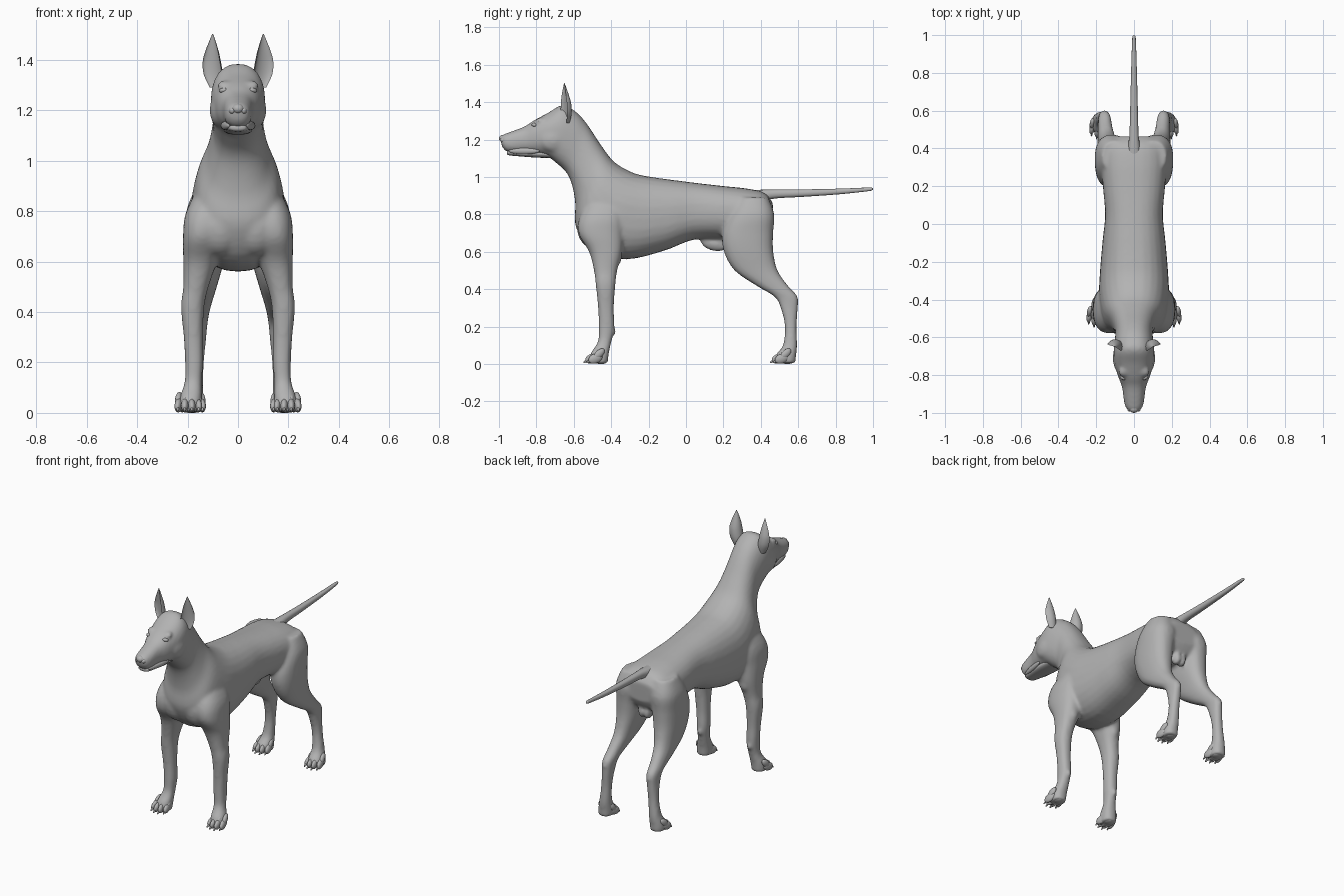
import bpy, bmesh, math
from mathutils import Matrix, Vector, Euler

cube = bpy.data.objects.get("Cube")
if cube:
    bpy.data.objects.remove(cube, do_unlink=True)

# One matte grey for the whole figure
grey = bpy.data.materials.new("warm_grey")
grey.use_nodes = True
colour = (0.45, 0.45, 0.45, 1)
grey.diffuse_color = colour
bsdf = next(n for n in grey.node_tree.nodes if n.type == 'BSDF_PRINCIPLED')
bsdf.inputs["Base Color"].default_value = colour
bsdf.inputs["Roughness"].default_value = 0.7


def refine(rows, n=4):
    """Catmull-Rom interpolation between section rows."""
    out = []
    for i in range(len(rows) - 1):
        quad = (rows[max(i - 1, 0)], rows[i], rows[i + 1], rows[min(i + 2, len(rows) - 1)])
        for k in range(n):
            t = k / n
            out.append([0.5 * (2 * b + (c - a) * t + (2 * a - 5 * b + 4 * c - d) * t * t
                               + (3 * b - a - 3 * c + d) * t ** 3) for a, b, c, d in zip(*quad)])
    return out + [list(rows[-1])]


def oval(t, power=2.35):
    c, s = math.cos(t), math.sin(t)
    return (math.copysign(abs(c) ** (2 / power), c), math.copysign(abs(s) ** (2 / power), s))


def crescent(t):
    s = math.sin(t)
    return (math.cos(t), s if s > 0 else -0.45 * s)


def loft(bm, rows, side=1, shape=oval, seg=28):
    """Rows: centre x, y, z, half width in x, then the y and z of the other half axis."""
    rings = []
    for x, y, z, w, vy, vz in refine(rows):
        pts = [shape(2 * math.pi * i / seg) for i in range(seg)]
        rings.append([bm.verts.new((side * (x + w * a), y + vy * b, z + vz * b)) for a, b in pts])
    for r0, r1 in zip(rings, rings[1:]):
        for i in range(seg):
            j = (i + 1) % seg
            bm.faces.new((r0[i], r0[j], r1[j], r1[i]))
    bm.faces.new(rings[0])
    bm.faces.new(rings[-1])
    return [v for r in rings for v in r]


def ball(bm, centre, size, rot=(0, 0, 0), side=1):
    place = Matrix.LocRotScale(Vector(centre), Euler(rot), Vector(size))
    flip = Matrix.Diagonal((side, 1, 1, 1))
    bmesh.ops.create_uvsphere(bm, u_segments=20, v_segments=12, radius=1, matrix=flip @ place)


def finish(name, bm, sharp=50):
    bmesh.ops.recalc_face_normals(bm, faces=bm.faces[:])
    mesh = bpy.data.meshes.new(name)
    bm.to_mesh(mesh)
    bm.free()
    mesh.materials.append(grey)
    mesh.shade_smooth()
    mesh.set_sharp_from_angle(angle=math.radians(sharp))
    ob = bpy.data.objects.new(name, mesh)
    bpy.context.collection.objects.link(ob)
    return ob


# Spine sections from muzzle to rump: top y, top z, bottom y, bottom z, half width
SPINE = [
    (-0.995, 1.215, -0.985, 1.165, 0.025), (-0.975, 1.228, -0.965, 1.140, 0.045),
    (-0.93, 1.245, -0.935, 1.130, 0.054), (-0.86, 1.272, -0.87, 1.128, 0.063),
    (-0.81, 1.305, -0.81, 1.122, 0.083), (-0.74, 1.342, -0.74, 1.108, 0.103),
    (-0.66, 1.385, -0.69, 1.072, 0.108), (-0.59, 1.350, -0.64, 1.025, 0.102),
    (-0.53, 1.285, -0.61, 0.960, 0.100), (-0.45, 1.165, -0.592, 0.860, 0.122),
    (-0.38, 1.078, -0.588, 0.730, 0.165), (-0.28, 1.022, -0.50, 0.600, 0.185),
    (-0.18, 1.000, -0.32, 0.560, 0.180), (-0.05, 0.982, -0.12, 0.605, 0.166),
    (0.06, 0.968, 0.04, 0.665, 0.153), (0.20, 0.952, 0.20, 0.670, 0.165),
    (0.33, 0.938, 0.33, 0.660, 0.175), (0.42, 0.915, 0.42, 0.680, 0.165),
    (0.465, 0.860, 0.46, 0.740, 0.110)]

# Leg sections: x, y, z, half width, half depth
FRONT_LEG = [
    (0.085, -0.41, 0.93, 0.050, 0.080), (0.120, -0.445, 0.80, 0.085, 0.120),
    (0.138, -0.455, 0.70, 0.080, 0.120), (0.150, -0.430, 0.60, 0.067, 0.088),
    (0.167, -0.430, 0.50, 0.050, 0.062), (0.180, -0.430, 0.42, 0.046, 0.052),
    (0.177, -0.428, 0.30, 0.038, 0.042), (0.174, -0.425, 0.20, 0.036, 0.042),
    (0.178, -0.435, 0.12, 0.034, 0.036), (0.188, -0.460, 0.06, 0.044, 0.048),
    (0.192, -0.470, 0.005, 0.044, 0.052)]
HIND_LEG = [
    (0.100, 0.36, 0.89, 0.070, 0.080), (0.115, 0.352, 0.80, 0.090, 0.120),
    (0.124, 0.330, 0.70, 0.083, 0.136), (0.130, 0.335, 0.60, 0.074, 0.132),
    (0.140, 0.375, 0.50, 0.056, 0.115), (0.150, 0.460, 0.42, 0.042, 0.085),
    (0.155, 0.535, 0.36, 0.035, 0.062), (0.158, 0.552, 0.30, 0.032, 0.046),
    (0.165, 0.560, 0.20, 0.030, 0.031), (0.174, 0.556, 0.10, 0.035, 0.038),
    (0.180, 0.535, 0.05, 0.044, 0.054), (0.182, 0.530, 0.005, 0.044, 0.056)]

# Body: head, neck, trunk and legs fused into one skin
bm = bmesh.new()
loft(bm, [(0, (a + c) / 2, (b + d) / 2, w, (a - c) / 2, (b - d) / 2) for a, b, c, d, w in SPINE])
for s in (1, -1):
    for leg in (FRONT_LEG, HIND_LEG):
        loft(bm, [(x, y, z, w, d, 0) for x, y, z, w, d in leg], s)
    ball(bm, (0.078, -0.71, 1.20), (0.034, 0.075, 0.065), side=s)             # cheek
    ball(bm, (0.056, -0.785, 1.302), (0.026, 0.028, 0.014), (0.4, 0, 0), s)   # brow
    ball(bm, (0.155, -0.380, 0.575), (0.036, 0.038, 0.055), side=s)           # elbow
    ball(bm, (0.174, -0.390, 0.175), (0.014, 0.018, 0.020), side=s)           # wrist pad
    ball(bm, (0.155, 0.575, 0.350), (0.024, 0.024, 0.030), side=s)            # hock
    ball(bm, (0.018, 0.405, 0.655), (0.024, 0.035, 0.042), side=s)
    ball(bm, (0.070, -0.50, 0.74), (0.095, 0.085, 0.12), side=s)              # chest muscle
ball(bm, (0, 0.15, 0.645), (0.032, 0.075, 0.040), (-0.25, 0, 0))
body = finish("body", bm)
remesh = body.modifiers.new("fuse", 'REMESH')
remesh.mode = 'VOXEL'
remesh.voxel_size = 0.010
remesh.use_smooth_shade = True
relax = body.modifiers.new("relax", 'SMOOTH')
relax.factor = 0.5
relax.iterations = 7

# Tail
bm = bmesh.new()
loft(bm, [(0, y, z, r, 0, r) for y, z, r in (
    (0.36, 0.890, 0.040), (0.42, 0.902, 0.031), (0.48, 0.910, 0.024), (0.62, 0.914, 0.020),
    (0.82, 0.923, 0.015), (0.97, 0.934, 0.010), (0.995, 0.936, 0.007), (1.0, 0.936, 0.001))], seg=16)
finish("tail", bm)

# Lower jaw, tucked under the lips
bm = bmesh.new()
loft(bm, [(0, y, z, w, 0, h) for y, z, w, h in (
    (-0.958, 1.132, 0.018, 0.008), (-0.945, 1.130, 0.036, 0.014), (-0.88, 1.127, 0.046, 0.017),
    (-0.80, 1.124, 0.056, 0.020), (-0.72, 1.122, 0.055, 0.020))], seg=20)
finish("lower_jaw", bm)

# Nose with two wings around the nostrils
bm = bmesh.new()
ball(bm, (0, -0.978, 1.206), (0.024, 0.022, 0.020))
for s in (1, -1):
    ball(bm, (0.022, -0.974, 1.198), (0.014, 0.020, 0.014), side=s)
finish("nose", bm)

# Paired ears, eyes and lips
for s, label in ((1, "left"), (-1, "right")):
    bm = bmesh.new()
    verts = loft(bm, [(x, y, z, w, d, 0) for x, y, z, w, d in (
        (0.085, -0.645, 1.29, 0.030, 0.030), (0.098, -0.652, 1.34, 0.040, 0.042),
        (0.104, -0.655, 1.39, 0.038, 0.040), (0.103, -0.655, 1.43, 0.029, 0.030),
        (0.101, -0.653, 1.47, 0.015, 0.015), (0.100, -0.651, 1.502, 0.002, 0.002))],
        s, crescent, 24)
    bmesh.ops.rotate(bm, verts=verts, cent=(s * 0.1, -0.65, 0),
                     matrix=Matrix.Rotation(s * math.radians(25), 3, 'Z'))
    finish(label + "_ear", bm)
    bm = bmesh.new()
    ball(bm, (0.059, -0.812, 1.279), (0.018, 0.012, 0.010), (0, 0.15, 0.5), s)
    finish(label + "_eye", bm)
    bm = bmesh.new()
    ball(bm, (0.049, -0.865, 1.139), (0.013, 0.085, 0.017), (0, 0, -0.18), s)
    finish(label + "_lip", bm)

# Paws: four toes with claws and a heel pad on each foot
for s, label in ((1, "left"), (-1, "right")):
    for end, cx, cy in (("front", 0.197, -0.500), ("hind", 0.182, 0.497)):
        bm = bmesh.new()
        for i, (dx, dy) in enumerate(((-0.038, 0.016), (-0.013, 0), (0.013, 0), (0.038, 0.016))):
            turn = dx * 5
            ball(bm, (cx + dx, cy + dy, 0.030), (0.0155, 0.040, 0.026), (0.35, 0, turn), s)
            ball(bm, (cx + dx, cy + dy + 0.02, 0.055), (0.014, 0.036, 0.020), (0.75, 0, turn), s)
            ball(bm, (cx + dx * 1.1, cy + dy - 0.037, 0.014), (0.005, 0.014, 0.006), (0.6, 0, turn), s)
        ball(bm, (cx - 0.005, cy + 0.045, 0.016), (0.034, 0.034, 0.016), side=s)
        finish(f"{end}_{label}_paw", bm)
